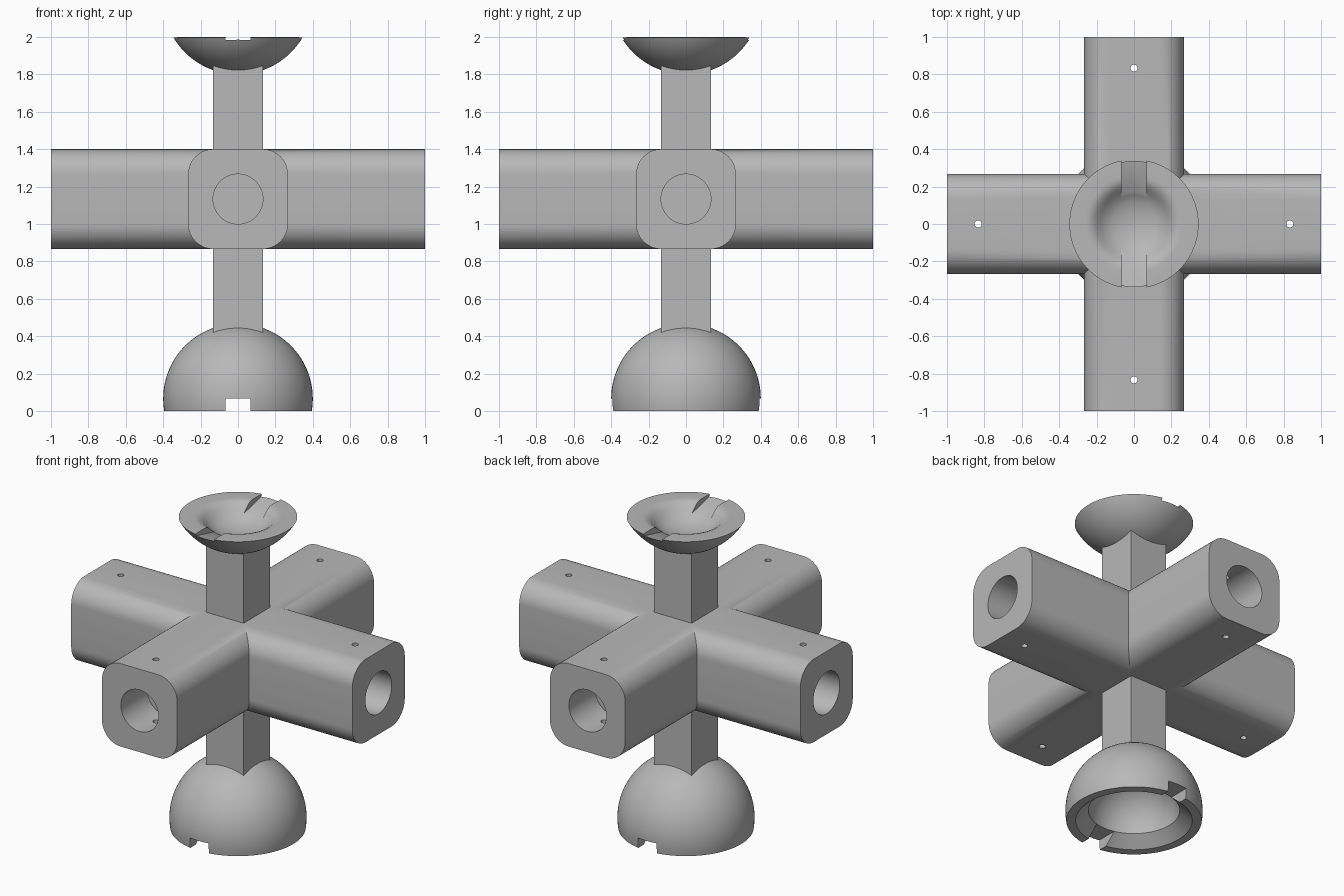
import bpy, bmesh
from math import sin, cos, pi, asin, radians
from mathutils import Matrix, Vector

if "Cube" in bpy.data.objects:
    bpy.data.objects.remove(bpy.data.objects["Cube"])

U = 2 / 30            # modelling unit
HUB_Z = 17 * U        # height of the arm axes
BALL_R = 6 * U

grey = bpy.data.materials.new("grey plastic")
grey.use_nodes = True
grey.diffuse_color = (0.48, 0.48, 0.48, 1)
grey.node_tree.nodes["Principled BSDF"].inputs["Base Color"].default_value = (0.48, 0.48, 0.48, 1)


def finish(name, bm):
    bmesh.ops.remove_doubles(bm, verts=bm.verts, dist=1e-5)
    bmesh.ops.recalc_face_normals(bm, faces=bm.faces)
    mesh = bpy.data.meshes.new(name)
    bm.to_mesh(mesh)
    bm.free()
    mesh.materials.append(grey)
    obj = bpy.data.objects.new(name, mesh)
    bpy.context.collection.objects.link(obj)
    return obj


def prism(name, outline, half_length, turn=0):
    """Extrude a (y, z) outline along x, then turn it about z."""
    bm = bmesh.new()
    face = bm.faces.new([bm.verts.new((-half_length, y, z)) for y, z in outline])
    ext = bmesh.ops.extrude_face_region(bm, geom=[face])
    verts = [v for v in ext["geom"] if isinstance(v, bmesh.types.BMVert)]
    bmesh.ops.translate(bm, verts=verts, vec=(2 * half_length, 0, 0))
    bm.transform(Matrix.Rotation(turn, 4, "Z"))
    return finish(name, bm)


def lathe(name, profile, steps=96):
    bm = bmesh.new()
    verts = [bm.verts.new((r, 0, z)) for r, z in profile]
    edges = [bm.edges.new(pair) for pair in zip(verts, verts[1:])]
    bmesh.ops.spin(bm, geom=verts + edges, cent=(0, 0, 0), axis=(0, 0, 1),
                   angle=2 * pi, steps=steps)
    return finish(name, bm)


def cylinder(name, radius, depth, centre, axis, segments):
    bm = bmesh.new()
    rot = Vector((0, 0, 1)).rotation_difference(Vector(axis)).to_matrix().to_4x4()
    bmesh.ops.create_cone(bm, cap_ends=True, segments=segments, radius1=radius,
                          radius2=radius, depth=depth,
                          matrix=Matrix.Translation(centre) @ rot)
    return finish(name, bm)


def boolean(obj, tool, operation="DIFFERENCE"):
    mod = obj.modifiers.new("boolean", "BOOLEAN")
    mod.operation, mod.solver, mod.object = operation, "EXACT", tool
    bpy.context.view_layer.objects.active = obj
    bpy.ops.object.modifier_apply(modifier=mod.name)
    bpy.data.objects.remove(tool)


def arc(radius, centre_z, start, end, count=24):
    """Profile points on a circle about the axis; angles are from straight up."""
    return [(abs(radius * sin(start + (end - start) * i / count)),
             centre_z + radius * cos(start + (end - start) * i / count))
            for i in range(count + 1)]


# Crossed arms with rounded long edges
section = []
for quarter, (sy, sz) in enumerate([(1, 1), (-1, 1), (-1, -1), (1, -1)]):
    for i in range(13):
        a = (quarter + i / 12) * pi / 2
        section.append((2 * U * (sy + cos(a)), HUB_Z + 2 * U * (sz + sin(a))))
arms = prism("cross_arms", section, 1)
boolean(arms, prism("arm_pair", section, 1, pi / 2), "UNION")

# Blind sockets and pin holes in every arm
for dx, dy in [(1, 0), (-1, 0), (0, 1), (0, -1)]:
    boolean(arms, cylinder("socket", 2 * U, 8 * U, (dx, dy, HUB_Z), (dx, dy, 0), 64))
    boolean(arms, cylinder("pin_hole", 0.019, 1, (dx * 12.5 * U, dy * 12.5 * U, HUB_Z),
                           (0, 0, 1), 20))

# Square stems above and below the hub
def stem(name, low, high):
    s = 2 * U
    return prism(name, [(-s, low), (s, low), (s, high), (-s, high)], s)

lower_stem = stem("lower_stem", 0.4, HUB_Z - 3.9 * U)
upper_stem = stem("upper_stem", HUB_Z + 3.9 * U, 1.865)

# Hollow ball with a flared mouth and a slot across the rim
outer = arc(BALL_R, U, 0, pi / 2 + asin(1 / 6))
inner = arc(4 * U, U, pi / 2, 0)
ball = lathe("lower_ball", outer + [(0.34, 0)] + inner)
boolean(ball, prism("rim_slot", [(-0.5, -0.1), (0.5, -0.1), (0.5, U), (-0.5, U)], U))

# Shallow cup with a soft central dish and two ramped slots
dish = [(0, 1.893), (0.04, 1.895), (0.08, 1.902), (0.12, 1.914), (0.155, 1.933),
        (0.18, 1.955), (0.2, 1.975), (0.22, 1.99), (0.24, 1.998), (0.26, 2)]
cup = lathe("upper_cup", dish + arc(BALL_R, 33 * U, pi - asin(0.745 ** 0.5), pi))
for side in (1, -1):
    ramp = [(0.1, 1.929), (0.4, 2.0), (0.4, 2.1), (0.1, 2.1)]
    boolean(cup, prism("ramp_slot", [(side * y, z) for y, z in ramp], U))

# Smooth curved surfaces, keeping edges sharp
bpy.ops.object.select_all(action="DESELECT")
for obj in (arms, lower_stem, upper_stem, ball, cup):
    obj.select_set(True)
bpy.context.view_layer.objects.active = arms
bpy.ops.object.shade_smooth_by_angle(angle=radians(30))
